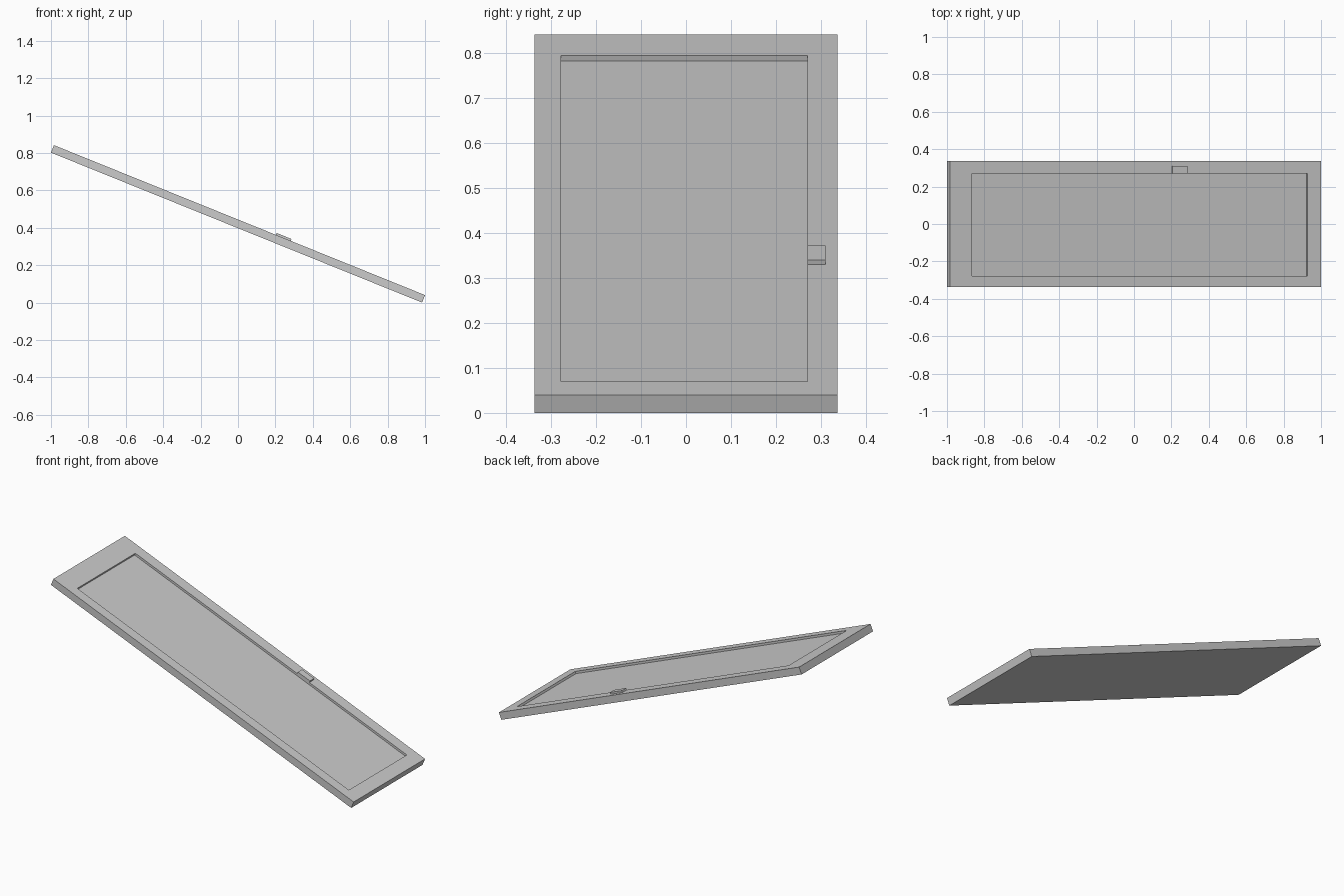
import bpy, bmesh, math

if "Cube" in bpy.data.objects:
    bpy.data.objects.remove(bpy.data.objects["Cube"])

TILT = math.radians(22)
T = 0.043                                   # slab thickness
L = (2 - T * math.sin(TILT)) / math.cos(TILT)
W = 0.337                                   # half width
CENTRE_Z = (L * math.sin(TILT) + T * math.cos(TILT)) / 2


def loft(name, rects):
    """Closed solid through a list of (x0, x1, y0, y1, z) rectangles, tilted in place."""
    bm = bmesh.new()
    rings = [[bm.verts.new(p) for p in ((x0, y0, z), (x1, y0, z), (x1, y1, z), (x0, y1, z))]
             for x0, x1, y0, y1, z in rects]
    bm.faces.new(rings[0][::-1])
    bm.faces.new(rings[-1])
    for a, b in zip(rings, rings[1:]):
        for i in range(4):
            j = (i + 1) % 4
            bm.faces.new((a[i], a[j], b[j], b[i]))
    bmesh.ops.recalc_face_normals(bm, faces=bm.faces)
    mesh = bpy.data.meshes.new(name)
    bm.to_mesh(mesh)
    bm.free()
    ob = bpy.data.objects.new(name, mesh)
    ob.location.z = CENTRE_Z
    ob.rotation_euler.y = TILT
    bpy.context.collection.objects.link(ob)
    return ob


# Slab: outer box, rim, then recessed panel
outer = (-L / 2, L / 2, -W, W)
inner = (-0.944, 0.991, -0.278, 0.27)
loft("door_panel", [(*outer, -T / 2), (*outer, T / 2),
                    (*inner, T / 2), (*inner, T / 2 - 0.013)])

# Small latch plate on the rim beside the recess
latch = (0.21, 0.2955, 0.27, 0.31)
loft("latch_plate", [(*latch, T / 2), (*latch, T / 2 + 0.0108)])
